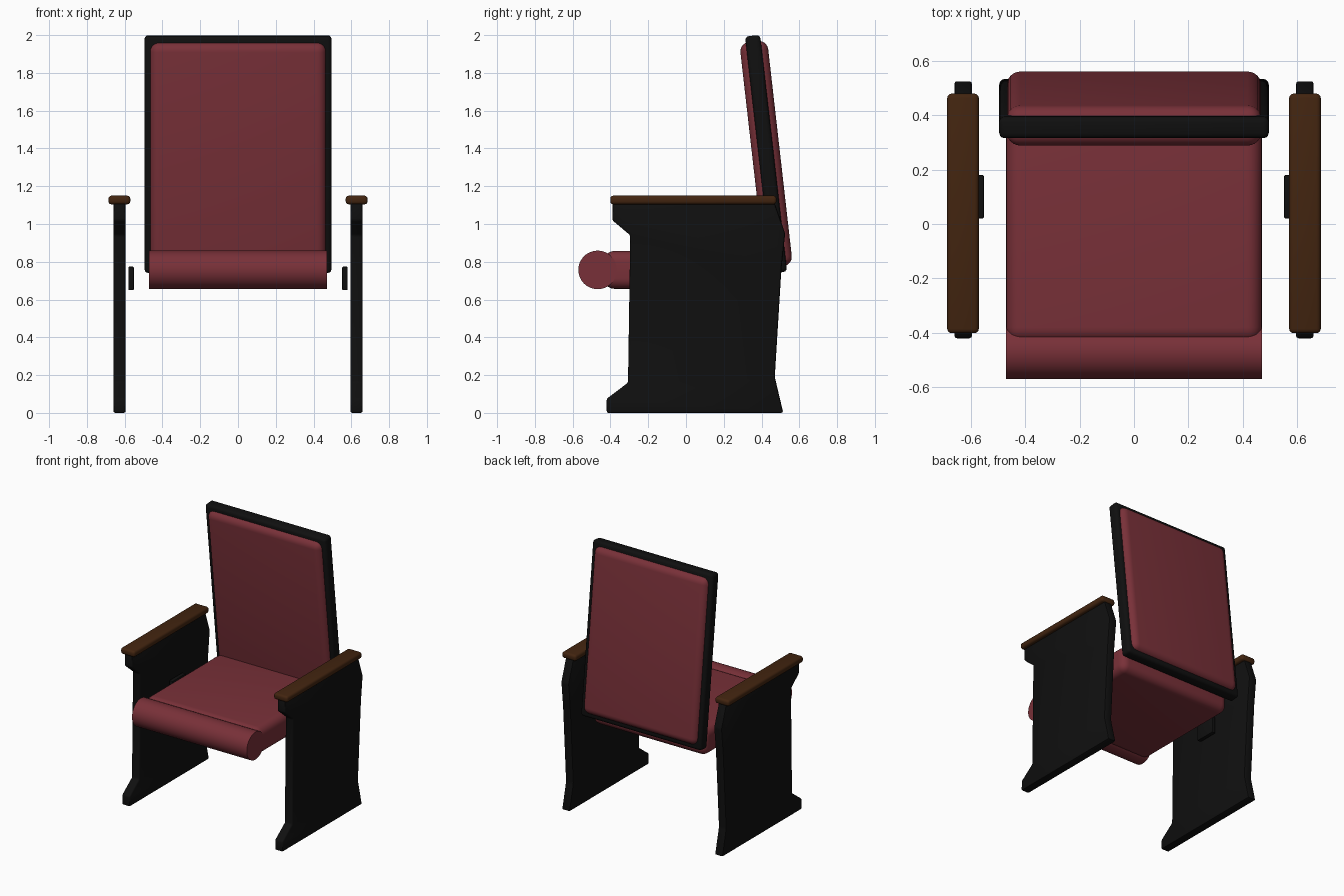
import bpy, bmesh, math

cube = bpy.data.objects.get("Cube")
if cube:
    bpy.data.objects.remove(cube, do_unlink=True)


def material(name, color):
    m = bpy.data.materials.new(name)
    m.use_nodes = True
    m.diffuse_color = (*color, 1)
    bsdf = m.node_tree.nodes["Principled BSDF"]
    bsdf.inputs["Base Color"].default_value = (*color, 1)
    bsdf.inputs["Roughness"].default_value = 0.7
    return m


RED = material("red upholstery", (0.19, 0.03, 0.04))
BLACK = material("black panel", (0.005, 0.005, 0.005))
WOOD = material("brown wood", (0.055, 0.018, 0.005))


def finish(bm, name, mat, bevel=0, segments=3):
    """Turn a bmesh into a smooth-shaded object with rounded edges."""
    bmesh.ops.recalc_face_normals(bm, faces=bm.faces)
    if bevel:
        bmesh.ops.bevel(bm, geom=bm.edges[:], offset=bevel, segments=segments,
                        profile=0.5, affect='EDGES', clamp_overlap=True)
    mesh = bpy.data.meshes.new(name)
    bm.to_mesh(mesh)
    bm.free()
    mesh.materials.append(mat)
    obj = bpy.data.objects.new(name, mesh)
    bpy.context.collection.objects.link(obj)
    bpy.ops.object.select_all(action='DESELECT')
    obj.select_set(True)
    bpy.context.view_layer.objects.active = obj
    bpy.ops.object.shade_smooth_by_angle(angle=math.radians(40))
    return obj


def box(name, mat, center, size, bevel, segments=3, tilt=0):
    bm = bmesh.new()
    bmesh.ops.create_cube(bm, size=1)
    bmesh.ops.scale(bm, vec=size, verts=bm.verts)
    obj = finish(bm, name, mat, bevel, segments)
    obj.location = center
    obj.rotation_euler.x = tilt
    return obj


def panel(name, mat, outline, x0, x1, bevel):
    """Extrude a (y, z) outline along x."""
    bm = bmesh.new()
    face = bm.faces.new([bm.verts.new((x0, y, z)) for y, z in outline])
    new = bmesh.ops.extrude_face_region(bm, geom=[face])["geom"]
    moved = [v for v in new if isinstance(v, bmesh.types.BMVert)]
    bmesh.ops.translate(bm, vec=(x1 - x0, 0, 0), verts=moved)
    return finish(bm, name, mat, bevel, 2)


# Tilted backrest: black frame with padding bulging out on both faces
TILT = math.radians(6.5)
BACK = (0, 0.424, 1.37)
box("backrest_frame", BLACK, BACK, (0.99, 0.08, 1.262), 0.02, 3, TILT)
box("backrest_cushion", RED, BACK, (0.935, 0.148, 1.2), 0.05, 6, TILT)

# Seat cushion with a round roll along its front edge
box("seat_cushion", RED, (0, 0.005, 0.757), (0.94, 0.88, 0.2), 0.055, 6)
bm = bmesh.new()
bmesh.ops.create_cone(bm, cap_ends=True, segments=48, radius1=0.102,
                      radius2=0.102, depth=0.942)
roll = finish(bm, "seat_front_roll", RED)
roll.location = (0, -0.468, 0.757)
roll.rotation_euler.y = math.pi / 2

# Side panels, armrests and seat hinge plates
outline = [(-0.42, 0), (0.515, 0), (0.47, 0.19), (0.505, 0.76), (0.525, 0.95),
           (0.47, 1.11), (-0.39, 1.11), (-0.39, 1.02), (-0.295, 0.94),
           (-0.307, 0.16), (-0.42, 0.075)]
for side, s in (("left", 1), ("right", -1)):
    panel(side + "_side_panel", BLACK, outline, s * 0.595, s * 0.66, 0.01)
    box(side + "_armrest", WOOD, (s * 0.628, 0.039, 1.127),
        (0.116, 0.88, 0.046), 0.016)
    box(side + "_hinge_plate", BLACK, (s * 0.566, 0.1, 0.712),
        (0.03, 0.16, 0.125), 0.006, 2)
